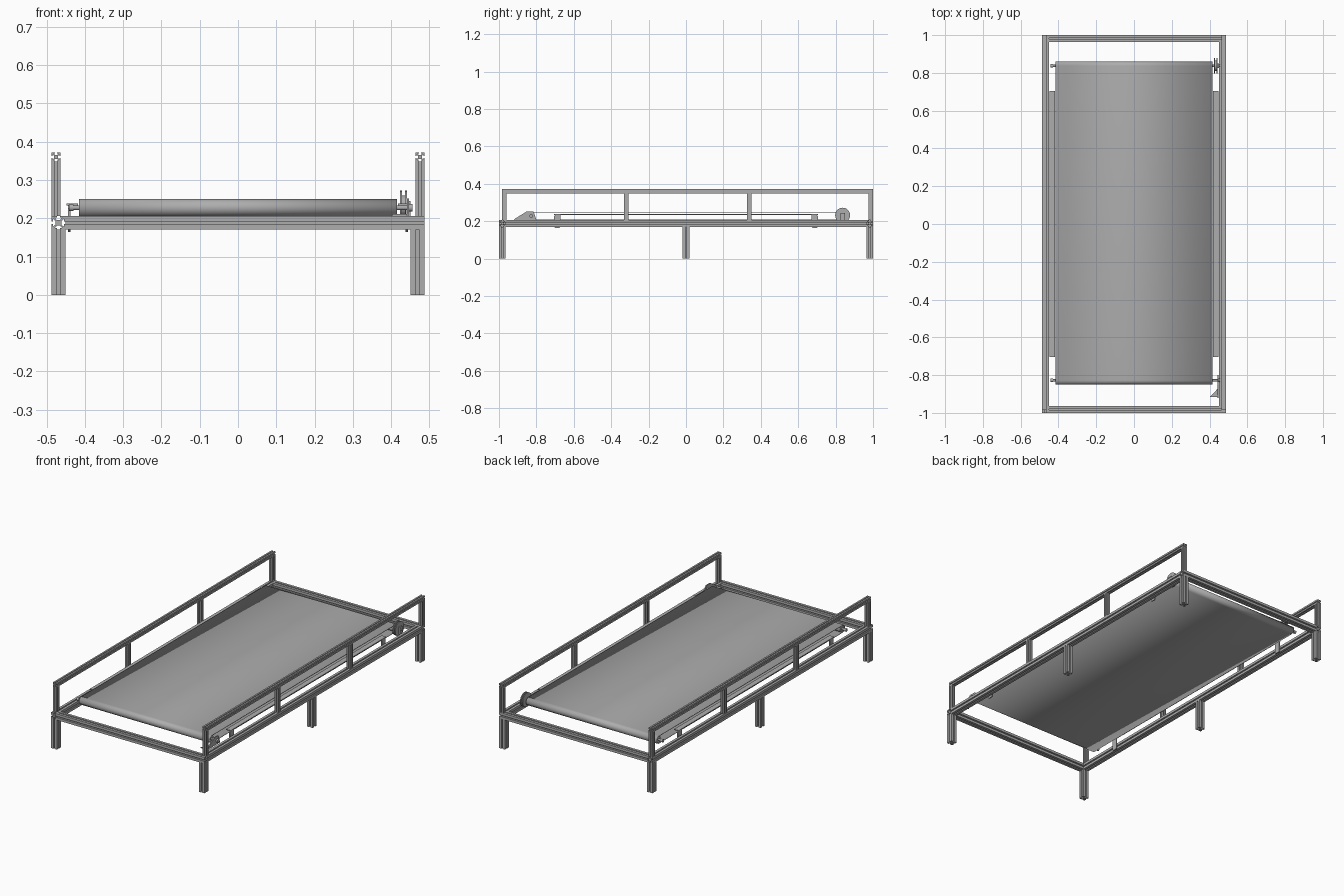
import bpy, bmesh, math
from mathutils import Matrix, Vector

cube = bpy.data.objects.get("Cube")
if cube:
    bpy.data.objects.remove(cube, do_unlink=True)


def material(name, value):
    m = bpy.data.materials.new(name)
    m.use_nodes = True
    m.diffuse_color = (value, value, value, 1)
    m.node_tree.nodes["Principled BSDF"].inputs["Base Color"].default_value = (value, value, value, 1)
    return m


GREY = material("aluminium grey", 0.42)

# Rotations taking local z onto a world axis
TURN = {"x": Matrix(((0, 0, 1), (1, 0, 0), (0, 1, 0))).to_4x4(),
        "y": Matrix(((1, 0, 0), (0, 0, 1), (0, -1, 0))).to_4x4() @ Matrix.Rotation(0, 4, "Z"),
        "z": Matrix.Identity(4)}


def prism(name, points, axis, start, length, smooth=False):
    """Extrude a closed outline along an axis, from a start point."""
    bm = bmesh.new()
    face = bm.faces.new([bm.verts.new((a, b, 0)) for a, b in points])
    ext = bmesh.ops.extrude_face_region(bm, geom=[face])
    bmesh.ops.translate(bm, vec=(0, 0, length),
                        verts=[v for v in ext["geom"] if isinstance(v, bmesh.types.BMVert)])
    bm.transform(Matrix.Translation(start) @ TURN[axis])
    bmesh.ops.recalc_face_normals(bm, faces=bm.faces)
    return finish(name, bm, smooth)


def finish(name, bm, smooth=False):
    mesh = bpy.data.meshes.new(name)
    bm.to_mesh(mesh)
    bm.free()
    mesh.materials.append(GREY)
    ob = bpy.data.objects.new(name, mesh)
    bpy.context.collection.objects.link(ob)
    if smooth:
        bpy.ops.object.select_all(action="DESELECT")
        ob.select_set(True)
        bpy.context.view_layer.objects.active = ob
        bpy.ops.object.shade_smooth_by_angle()
    return ob


def slot_profile(size):
    """Square extrusion section with a T-slot in every side."""
    h = size / 2
    side = [(1, -1), (1, -.2), (.78, -.2), (.78, -.55), (.42, -.25),
            (.42, .25), (.78, .55), (.78, .2), (1, .2)]
    pts = []
    for k in range(4):
        turn = Matrix.Rotation(k * math.pi / 2, 2)
        pts += [tuple(turn @ Vector(p) * h) for p in side]
    return pts


def circle(r, n=32):
    return [(r * math.cos(2 * math.pi * i / n), r * math.sin(2 * math.pi * i / n)) for i in range(n)]


def bar(name, axis, start, length, size):
    return prism(name, slot_profile(size), axis, start, length)


def rod(name, x0, x1, y, z, r):
    return prism(name, circle(r), "x", (x0, y, z), x1 - x0, True)


def box(name, lo, hi):
    pts = [(lo[0], lo[1]), (hi[0], lo[1]), (hi[0], hi[1]), (lo[0], hi[1])]
    return prism(name, pts, "z", (0, 0, lo[2]), hi[2] - lo[2])


BEAM, RAIL = 0.036, 0.024
EDGE = 0.487
BX, RX = EDGE - BEAM / 2, EDGE - RAIL / 2
BZ = 0.188
TOP = BZ + BEAM / 2

# Base frame
bar("left_beam", "y", (BX, -1 + BEAM, BZ), 2 - 2 * BEAM, BEAM)
bar("right_beam", "y", (-BX, -1, BZ), 2, BEAM)
for name, s in (("front", -1), ("back", 1)):
    bar(name + "_beam", "x", (-EDGE + BEAM, s * (1 - BEAM / 2), BZ), 2 * EDGE - BEAM, BEAM)

for side, s in (("left", 1), ("right", -1)):
    # Legs
    for name, y in (("front", -1 + BEAM / 2), ("middle", 0), ("back", 1 - BEAM / 2)):
        bar(f"{side}_{name}_leg", "z", (s * BX, y, 0), BZ - BEAM / 2, BEAM)
    # Guard rail and its posts
    bar(side + "_rail", "y", (s * RX, -0.985, 0.36), 1.985, RAIL)
    for i, y in enumerate((-0.973, -0.32, 0.337, 0.988)):
        bar(f"{side}_post_{i + 1}", "z", (s * RX, y, TOP), 0.348 - TOP, RAIL)
    # Side guide strip beside the belt, with end brackets on the beam
    a, b = sorted((s * 0.418, s * 0.448))
    box(side + "_guide_strip", (a, -0.705, 0.233), (b, 0.705, 0.238))
    for name, e in (("front", -1), ("back", 1)):
        outline = [(e * 0.705, 0.226), (e * 0.695, 0.236), (e * 0.672, 0.236),
                   (e * 0.672, 0.168), (e * 0.677, 0.164), (e * 0.70, 0.164), (e * 0.705, 0.169)]
        prism(f"{side}_{name}_bracket", outline, "x", (s * 0.441 - 0.003, 0, 0), 0.006)

# Belt loop: a thin sheet around two end rollers
R, HALF, BELT_Z = 0.0225, 0.415, 0.2275
FRONT_Y, BACK_Y = -0.8275, 0.8375
N = 16
loop = [(BACK_Y + R * math.cos(t), BELT_Z + R * math.sin(t))
        for t in [math.pi * (i / N - 0.5) for i in range(N + 1)]]
loop += [(FRONT_Y - R * math.cos(t), BELT_Z - R * math.sin(t))
         for t in [math.pi * (i / N - 0.5) for i in range(N + 1)]]
bm = bmesh.new()
rings = [[bm.verts.new((x, y, z)) for y, z in loop] for x in (-HALF, HALF)]
for i in range(len(loop)):
    j = (i + 1) % len(loop)
    bm.faces.new((rings[0][i], rings[0][j], rings[1][j], rings[1][i]))
bmesh.ops.recalc_face_normals(bm, faces=bm.faces)
belt = finish("belt", bm, True)
wall = belt.modifiers.new("thickness", "SOLIDIFY")
wall.thickness = 0.004
wall.offset = -1

# Rollers with shafts and end collars
for name, y in (("front", FRONT_Y), ("back", BACK_Y)):
    rod(name + "_roller", -0.412, 0.412, y, BELT_Z, 0.0185)
    rod(name + "_shaft", -0.44, 0.455, y, BELT_Z, 0.006)
    rod(name + "_shaft_collar", -0.442, -0.43, y, BELT_Z, 0.009)

# Drive pulley: two flanges on a hub
PZ = 0.232
rod("pulley_inner_flange", 0.423, 0.428, BACK_Y, PZ, 0.04)
rod("pulley_hub", 0.428, 0.436, BACK_Y, PZ, 0.028)
rod("pulley_outer_flange", 0.436, 0.441, BACK_Y, PZ, 0.04)
box("pulley_bearing_block", (0.443, BACK_Y - 0.012, TOP), (0.45, BACK_Y + 0.012, 0.245))

# Tensioner bracket: upright wedge on a triangular foot
wedge = [(-0.92, TOP), (-0.80, TOP), (-0.815, 0.252), (-0.852, 0.252), (-0.915, 0.213)]
prism("tensioner_plate", wedge, "x", (0.441, 0, 0), 0.006)
prism("tensioner_foot", [(0.402, -0.915), (0.447, -0.915), (0.447, -0.868)], "z", (0, 0, TOP), 0.005)
rod("tensioner_boss", 0.447, 0.456, FRONT_Y, BELT_Z, 0.01)
